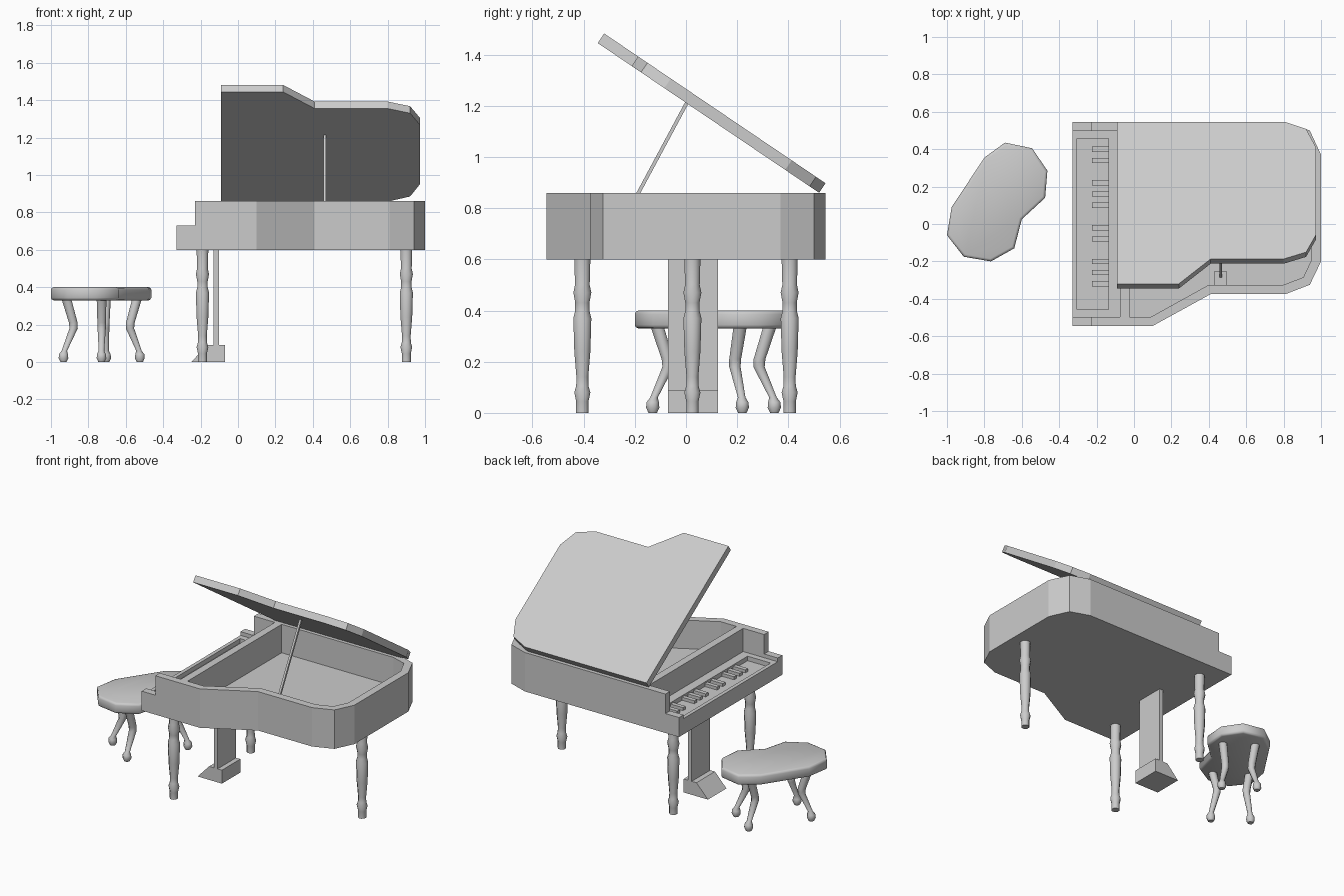
import bpy, bmesh, math
from mathutils import Vector, Matrix

cube = bpy.data.objects.get("Cube")
if cube:
    bpy.data.objects.remove(cube, do_unlink=True)

grey = bpy.data.materials.new("plain grey")
grey.use_nodes = True
COLOUR = (0.6, 0.6, 0.6, 1)
grey.diffuse_color = COLOUR
grey.node_tree.nodes["Principled BSDF"].inputs["Base Color"].default_value = COLOUR


def finish(name, bm):
    bmesh.ops.recalc_face_normals(bm, faces=bm.faces)
    mesh = bpy.data.meshes.new(name)
    bm.to_mesh(mesh)
    bm.free()
    mesh.materials.append(grey)
    ob = bpy.data.objects.new(name, mesh)
    bpy.context.collection.objects.link(ob)
    return ob


def activate(ob):
    bpy.ops.object.select_all(action='DESELECT')
    ob.select_set(True)
    bpy.context.view_layer.objects.active = ob


def smooth(ob, degrees):
    activate(ob)
    bpy.ops.object.shade_smooth_by_angle(angle=math.radians(degrees))


def prism(name, outline, low, high, matrix=Matrix()):
    """Extrude a flat outline from low to high, then place it."""
    bm = bmesh.new()
    face = bm.faces.new([bm.verts.new((x, y, low)) for x, y in outline])
    top = bmesh.ops.extrude_face_region(bm, geom=[face])["geom"]
    verts = [v for v in top if isinstance(v, bmesh.types.BMVert)]
    bmesh.ops.translate(bm, verts=verts, vec=(0, 0, high - low))
    bm.transform(matrix)
    return finish(name, bm)


def box(name, x0, x1, y0, y1, z0, z1):
    return prism(name, [(x0, y0), (x1, y0), (x1, y1), (x0, y1)], z0, z1)


def loft(name, rings, sides=8):
    """Join horizontal rings given as (x, y, z, radius)."""
    bm = bmesh.new()
    loops = []
    for x, y, z, r in rings:
        angles = [2 * math.pi * (i + 0.5) / sides for i in range(sides)]
        loops.append([bm.verts.new((x + r * math.cos(a), y + r * math.sin(a), z)) for a in angles])
    for a, b in zip(loops, loops[1:]):
        for i in range(sides):
            j = (i + 1) % sides
            bm.faces.new((a[i], a[j], b[j], b[i]))
    bm.faces.new(loops[0])
    bm.faces.new(loops[-1])
    ob = finish(name, bm)
    smooth(ob, 60)
    return ob


def cut(ob, cutter):
    mod = ob.modifiers.new("cut", 'BOOLEAN')
    mod.operation = 'DIFFERENCE'
    mod.solver = 'EXACT'
    mod.object = cutter
    activate(ob)
    bpy.ops.object.modifier_apply(modifier=mod.name)
    bpy.data.objects.remove(cutter, do_unlink=True)


# Case: curved-side body with a hollow interior and a stepped keyboard well
case = prism("case", [
    (-0.33, -0.545), (0.1, -0.545), (0.41, -0.375), (0.81, -0.375), (0.94, -0.325),
    (1.0, -0.2), (1.0, 0.37), (0.94, 0.5), (0.81, 0.545), (-0.33, 0.545)], 0.6, 0.86)
cut(case, prism("interior_cutter", [
    (-0.025, -0.497), (0.09, -0.497), (0.4, -0.325), (0.8, -0.325), (0.905, -0.285),
    (0.95, -0.19), (0.95, 0.36), (0.9, 0.465), (0.8, 0.497), (-0.025, 0.497)], 0.67, 1))
cut(case, box("cheek_cutter", -0.5, -0.23, -0.7, 0.7, 0.73, 1))
cut(case, box("shelf_cutter", -0.5, -0.075, -0.497, 0.497, 0.705, 1))
cut(case, box("key_well_cutter", -0.305, -0.135, -0.458, 0.458, 0.675, 1))

# Raised keys in groups of two and three
slots = [i for i in range(14) if i % 7 not in (2, 6)]
for i in slots:
    y = 0.4 - i * 0.06
    box("raised_key", -0.225, -0.135, y - 0.014, y + 0.014, 0.675, 0.695)

# Open lid, hinged along the back edge
tilt = math.atan2(0.585, 0.865)
hinge = Matrix.Translation((0, 0.52, 0.86)) @ Matrix.Rotation(-tilt, 4, 'X')
prism("lid", [
    (-0.09, 0), (0.81, 0), (0.92, -0.045), (0.972, -0.16), (0.972, -0.73),
    (0.92, -0.84), (0.8, -0.884), (0.41, -0.884), (0.24, -1.044), (-0.09, -1.044)],
    0, 0.045, hinge)

# Lid prop and its foot block
box("prop_block", 0.43, 0.495, -0.325, -0.25, 0.67, 0.69)
start, end = Vector((0.463, -0.285, 0.675)), Vector((0.463, 0.005, 1.215))
span = end - start
bm = bmesh.new()
bmesh.ops.create_cube(bm, size=1)
bm.transform(Matrix.Translation((start + end) / 2)
             @ span.to_track_quat('Z', 'X').to_matrix().to_4x4()
             @ Matrix.Diagonal((0.014, 0.014, span.length, 1)))
finish("lid_prop", bm)

# Three turned legs
turning = [(0, 0.026), (0.045, 0.026), (0.08, 0.034), (0.105, 0.026), (0.14, 0.025),
           (0.24, 0.034), (0.37, 0.038), (0.4, 0.03), (0.43, 0.03), (0.47, 0.038),
           (0.5, 0.031), (0.6, 0.034)]
for name, x, y in (("front_leg", -0.19, -0.405), ("back_leg", -0.19, 0.405), ("tail_leg", 0.9, 0.025)):
    loft(name, [(x, y, z, r) for z, r in turning])

# Pedal column and wedge base
box("pedal_column", -0.13, -0.102, -0.07, 0.125, 0.08, 0.6)
upright = Matrix.Translation((0, 0.125, 0)) @ Matrix.Rotation(math.pi / 2, 4, 'X')
prism("pedal_base", [(-0.25, 0), (-0.07, 0), (-0.07, 0.09), (-0.165, 0.09)], 0, 0.195, upright)

# Kidney-shaped stool seat with softened edges
seat = prism("stool_seat", [
    (-1.0, -0.06), (-0.975, 0.09), (-0.8, 0.355), (-0.69, 0.435), (-0.545, 0.405), (-0.463, 0.285),
    (-0.475, 0.14), (-0.6, 0.025), (-0.64, -0.13), (-0.765, -0.2), (-0.91, -0.175)], 0.33, 0.4)
bevel = seat.modifiers.new("soft_edge", 'BEVEL')
bevel.width = 0.014
bevel.segments = 2
bevel.limit_method = 'ANGLE'
bevel.angle_limit = math.radians(60)
activate(seat)
bpy.ops.object.modifier_apply(modifier=bevel.name)
smooth(seat, 50)

# Four bent stool legs, knees turned towards the middle
middle = Vector((-0.725, 0.11))
bend = [(0, 0.018, 0), (0.02, 0.028, 0), (0.042, 0.026, 0), (0.06, 0.016, 0.005),
        (0.18, 0.024, 0.06), (0.21, 0.025, 0.058), (0.335, 0.028, 0.018)]
for x, y in ((-0.525, 0.22), (-0.705, 0.345), (-0.73, -0.13), (-0.933, 0.01)):
    foot = Vector((x, y))
    inward = (middle - foot).normalized()
    loft("stool_leg", [(*(foot + inward * d), z, r) for z, r, d in bend])
